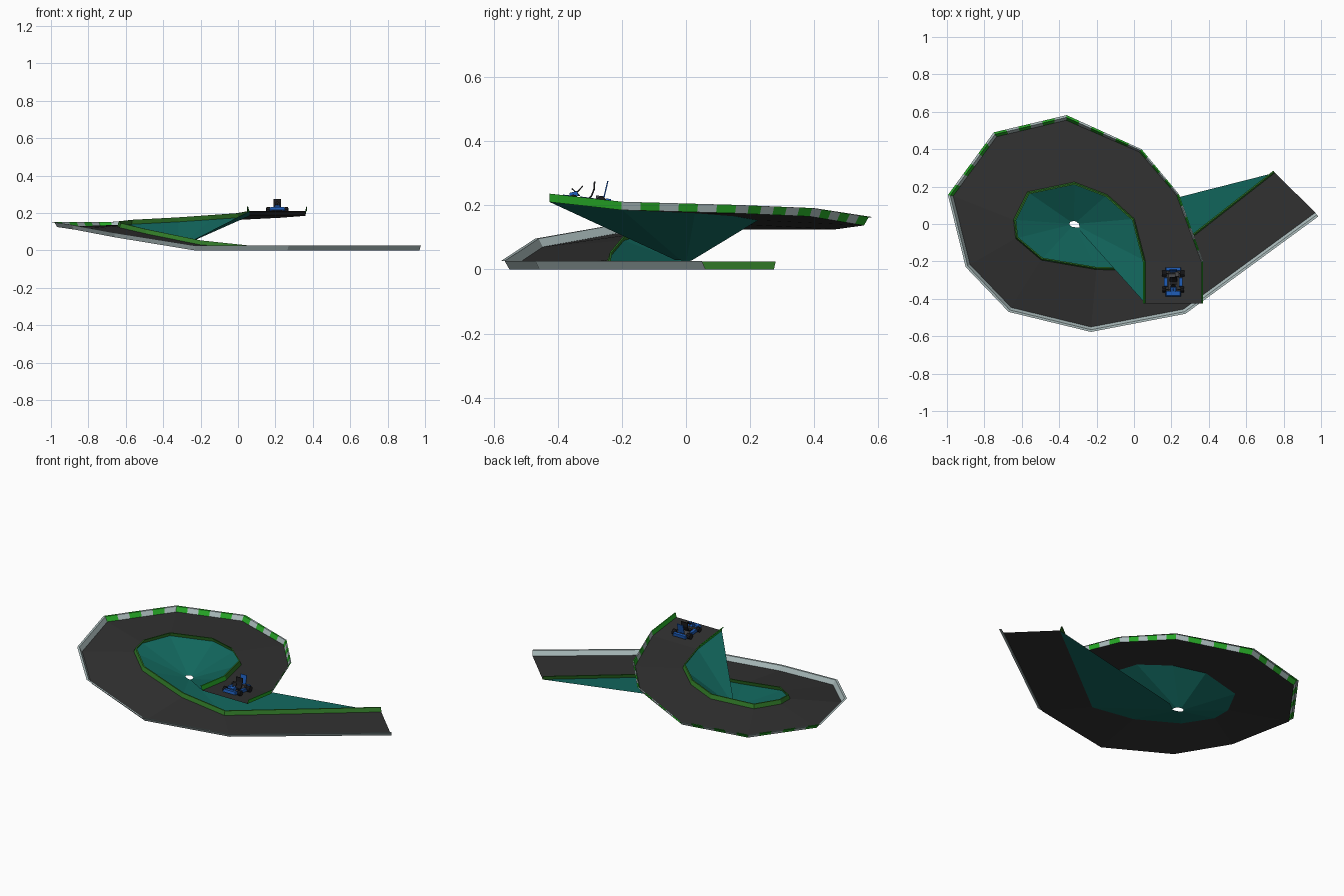
import bpy, bmesh, math
from mathutils import Vector, Matrix

if "Cube" in bpy.data.objects:
    bpy.data.objects.remove(bpy.data.objects["Cube"])


def mat(name, r, g, b):
    m = bpy.data.materials.new(name)
    m.diffuse_color = (r, g, b, 1)
    m.use_nodes = True
    m.node_tree.nodes["Principled BSDF"].inputs["Base Color"].default_value = m.diffuse_color
    return m


ASPHALT = mat("asphalt", 0.031, 0.031, 0.031)
TEAL = mat("teal", 0.006, 0.135, 0.11)
GREEN = mat("bright green", 0.02, 0.40, 0.02)
OLIVE = mat("dark green", 0.03, 0.19, 0.02)
GREY = mat("pale grey", 0.42, 0.52, 0.52)
BLUE = mat("kart blue", 0.012, 0.10, 0.45)
BLACK = mat("rubber black", 0.012, 0.012, 0.014)
STEEL = mat("dark steel", 0.06, 0.06, 0.065)


def finish(name, bm, mats):
    me = bpy.data.meshes.new(name)
    bm.to_mesh(me)
    bm.free()
    for m in mats:
        me.materials.append(m)
    ob = bpy.data.objects.new(name, me)
    bpy.context.collection.objects.link(ob)
    return ob


# Spiral track outlines (x, y, z), from the top ramp down to the exit
OUTER = [(.37, -.425, .21), (.37, -.2, .185), (.24, .16, .175), (.04, .40, .165),
         (-.36, .582, .137), (-.75, .49, .125), (-.995, .155, .125), (-.90, -.23, .112),
         (-.67, -.47, .07), (-.23, -.577, 0), (.275, -.48, 0), (.985, .04, 0)]
INNER = [(.047, -.425, .21), (.047, -.2, .185), (-.01, .02, .175), (-.15, .145, .165),
         (-.32, .21, .153), (-.56, .16, .14), (-.63, .02, .132), (-.62, -.07, .122),
         (-.49, -.18, .09), (-.20, -.23, .03), (.08, -.235, 0), (.745, .285, 0)]
OUTER = [Vector(p) for p in OUTER]
INNER = [Vector(p) for p in INNER]


def offset(path, dist, up=0.0):
    """Mitred sideways offset (right of travel is positive), lifted by up."""
    out = []
    for i, p in enumerate(path):
        norms = []
        for a, b in ((i - 1, i), (i, i + 1)):
            if a >= 0 and b < len(path):
                d = path[b] - path[a]
                norms.append(Vector((d.y, -d.x, 0)).normalized())
        n = sum(norms, Vector()).normalized()
        w = dist[i] if isinstance(dist, list) else dist
        out.append(p + n * (w / n.dot(norms[0])) + Vector((0, 0, up)))
    return out


def strip(name, rails, mats, cuts=1, rule=lambda seg, k: 0):
    """Skin between neighbouring rails; each segment is cut into equal pieces."""
    bm = bmesh.new()
    rows = []
    for r in rails:
        row = [r[s].lerp(r[s + 1], k / cuts) for s in range(len(r) - 1) for k in range(cuts)]
        rows.append([bm.verts.new(p) for p in row + [r[-1]]])
    for a, b in zip(rows, rows[1:]):
        for i in range(len(a) - 1):
            f = bm.faces.new((a[i], a[i + 1], b[i + 1], b[i]))
            f.material_index = rule(i // cuts, i % cuts)
    return finish(name, bm, mats)


# Road surface
H = 0.026
W = [.010, .010, .014, .018] + [.026] * 8
outer_road = offset(OUTER, [-w for w in W])
inner_road = offset(INNER, 0.014)
strip("road", [inner_road, outer_road], [ASPHALT])


# Outer wall: green ramp, striped upper curve, plain grey lower curve
def wall_rule(seg, k):
    if seg == 0:
        return 1
    return k % 2 if seg < 6 else 0


strip("outer_wall", [outer_road, offset(OUTER, [-.45 * w for w in W], H), offset(OUTER, 0, H)],
      [GREY, GREEN], 6, wall_rule)

# Inner kerb
strip("inner_kerb", [inner_road, offset(INNER, 0.007, 0.024), offset(INNER, 0, 0.024)],
      [OLIVE, GREEN], 1, lambda seg, k: 1 if seg == 0 else 0)

# Funnel: the inner edge drawn in to a small hole
HUB = Vector((-.32, 0, .022))
hole = []
for p in INNER:
    d = (p - HUB) * 0.08
    hole.append(HUB + Vector((d.x, d.y, d.z * .5)))
strip("funnel", [inner_road, hole], [TEAL])

# Kart, built around its own origin with its nose toward -y, then placed on the ramp
KART = Matrix.Translation((.21, -.312, .199)) @ Matrix.Rotation(-.113, 4, 'X')


def box(name, loc, size, m, rx=0.0, taper=1.0):
    bm = bmesh.new()
    bmesh.ops.create_cube(bm, size=1)
    for v in bm.verts:
        if v.co.z > 0:
            v.co.x *= taper
            v.co.y *= taper
    bm.transform(KART @ Matrix.Translation(loc) @ Matrix.Rotation(rx, 4, 'X')
                 @ Matrix.Diagonal((*size, 1)))
    return finish(name, bm, [m])


def rod(name, loc, radius, length, m, rot, sides=10):
    bm = bmesh.new()
    bmesh.ops.create_cone(bm, cap_ends=True, segments=sides, radius1=radius,
                          radius2=radius, depth=length)
    bm.transform(KART @ Matrix.Translation(loc) @ rot)
    return finish(name, bm, [m])


SIDE = Matrix.Rotation(math.pi / 2, 4, 'Y')
box("kart_floor", (0, 0, .013), (.05, .13, .006), STEEL)
box("kart_nose", (0, -.062, .018), (.085, .028, .016), BLUE, 0, .85)
box("kart_front_fairing", (0, -.042, .030), (.034, .030, .016), BLUE, .35, .8)
box("kart_rear_bumper", (0, .068, .020), (.085, .018, .018), BLUE, 0, .9)
box("kart_engine", (.020, .040, .024), (.020, .024, .022), STEEL)
box("kart_rear_panel", (0, .056, .056), (.040, .004, .056), BLUE, -.12)
for s, side in ((-1, "left"), (1, "right")):
    box("kart_pod_" + side, (s * .040, 0, .018), (.020, .050, .016), BLUE, 0, .85)
    rod("kart_front_wheel_" + side, (s * .048, -.040, .015), .015, .018, BLACK, SIDE)
    rod("kart_rear_wheel_" + side, (s * .047, .046, .017), .017, .024, BLACK, SIDE)
rod("kart_front_axle", (0, -.040, .015), .003, .09, STEEL, SIDE, 6)
rod("kart_rear_axle", (0, .046, .017), .003, .09, STEEL, SIDE, 6)

# Curved seat shell
side_profile = [(-.012, .018), (.012, .016), (.024, .030), (.030, .052), (.029, .078)]
rails = [[KART @ Vector((x, y - (.008 if x else 0), z)) for y, z in side_profile]
         for x in (-.021, -.013, .013, .021)]
seat = strip("kart_seat", rails, [BLACK])
mod = seat.modifiers.new("thickness", 'SOLIDIFY')
mod.thickness = 0.005

# Steering wheel and column
tilt = Matrix.Rotation(.95, 4, 'X')
rod("kart_steering_column", (0, -.036, .038), .002, .034, STEEL, tilt, 6)
rod("kart_steering_wheel", (0, -.024, .049), .013, .004, BLACK, tilt, 12)
